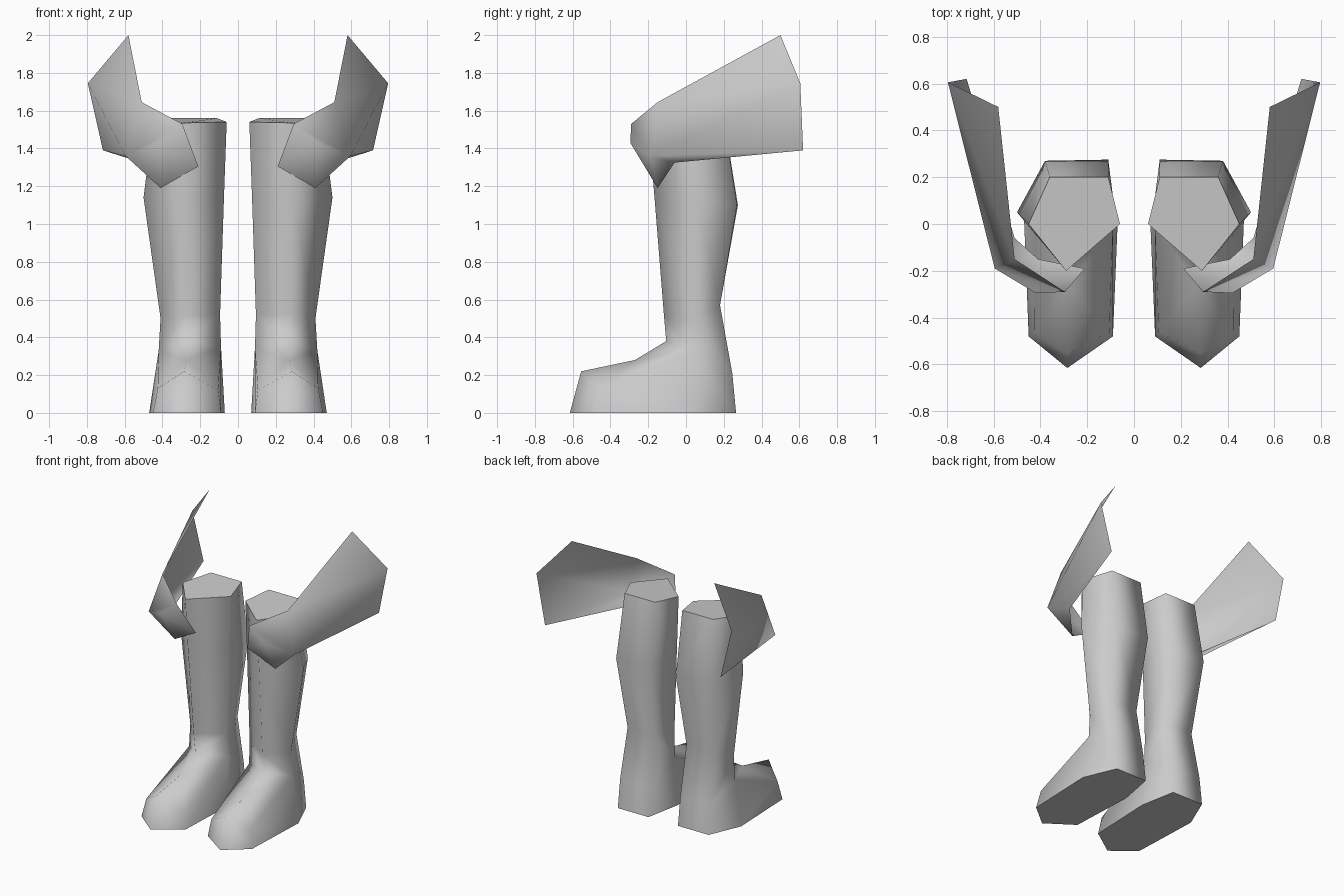
import bpy, bmesh

grey = bpy.data.materials.new("plain_grey")
grey.diffuse_color = (0.6, 0.6, 0.6, 1)


def make_part(name, points, faces, flat=()):
    """Smooth mesh mirrored across x = 0, with sharp borders around the flat faces."""
    bm = bmesh.new()
    vs = [bm.verts.new(p) for p in points]
    made = [bm.faces.new([vs[i] for i in f]) for f in faces]
    for f in made:
        f.smooth = True
    bmesh.ops.recalc_face_normals(bm, faces=made)
    for i in flat:
        made[i].smooth = False
        for e in made[i].edges:
            e.smooth = False
    mesh = bpy.data.meshes.new(name)
    bm.to_mesh(mesh)
    bm.free()
    mesh.materials.append(grey)
    ob = bpy.data.objects.new(name, mesh)
    bpy.context.collection.objects.link(ob)
    mod = ob.modifiers.new("mirror", 'MIRROR')
    mod.use_mirror_merge = False
    return ob


# Boots: five-sided rings (inner, front, outer, back outer, back inner), top to ankle
rings = [
    [(.06, 0, 1.54), (.29, -.20, 1.535), (.45, 0, 1.54), (.36, .20, 1.56), (.11, .20, 1.56)],
    [(.075, 0, 1.12), (.29, -.165, 1.12), (.50, .05, 1.14), (.38, .27, 1.10), (.11, .275, 1.10)],
    [(.095, 0, .52), (.28, -.117, .52), (.41, .03, .50), (.35, .18, .57), (.13, .18, .57)],
    [(.09, 0, .35), (.275, -.105, .38), (.42, .03, .33), (.365, .245, .21), (.125, .245, .21)],
]
boot = [p for ring in rings for p in ring]
faces = [(0, 1, 2, 3, 4)]
for r in range(3):
    for k in range(5):
        a, b = r * 5 + k, r * 5 + (k + 1) % 5
        faces.append((a, b, b + 5, a + 5))
# Foot: upper points 20-23, sole points 24-30
boot += [(.272, -.27, .28), (.285, -.555, .22), (.105, -.46, .12), (.425, -.46, .13),
         (.07, 0, 0), (.09, -.48, 0), (.285, -.615, 0), (.45, -.48, 0),
         (.47, .03, 0), (.37, .265, 0), (.12, .265, 0)]
faces += [(15, 22, 20, 16), (22, 21, 20), (17, 16, 20, 23), (23, 20, 21),
          (15, 24, 25, 22), (22, 25, 26, 21), (21, 26, 27, 23), (23, 27, 28, 17),
          (17, 28, 29, 18), (18, 29, 30, 19), (19, 30, 24, 15),
          (24, 25, 26, 27, 28, 29, 30)]
make_part("boots", boot, faces, flat=(0, len(faces) - 1))

# Arm guards: open curved sheets, given as upper, ridge and lower rows from front to rear
guard = [(.295, -.29, 1.53), (.51, -.15, 1.645), (.58, .50, 2.0),
         (.42, -.295, 1.43), (.595, -.19, 1.36), (.795, .605, 1.745),
         (.21, -.19, 1.305), (.41, -.15, 1.19), (.51, -.06, 1.325), (.715, .62, 1.39)]
make_part("arm_guards", guard,
          [(0, 1, 4, 3), (1, 2, 5, 4), (4, 5, 9), (4, 9, 8),
           (3, 4, 7), (4, 8, 7), (0, 3, 6), (3, 7, 6)])
